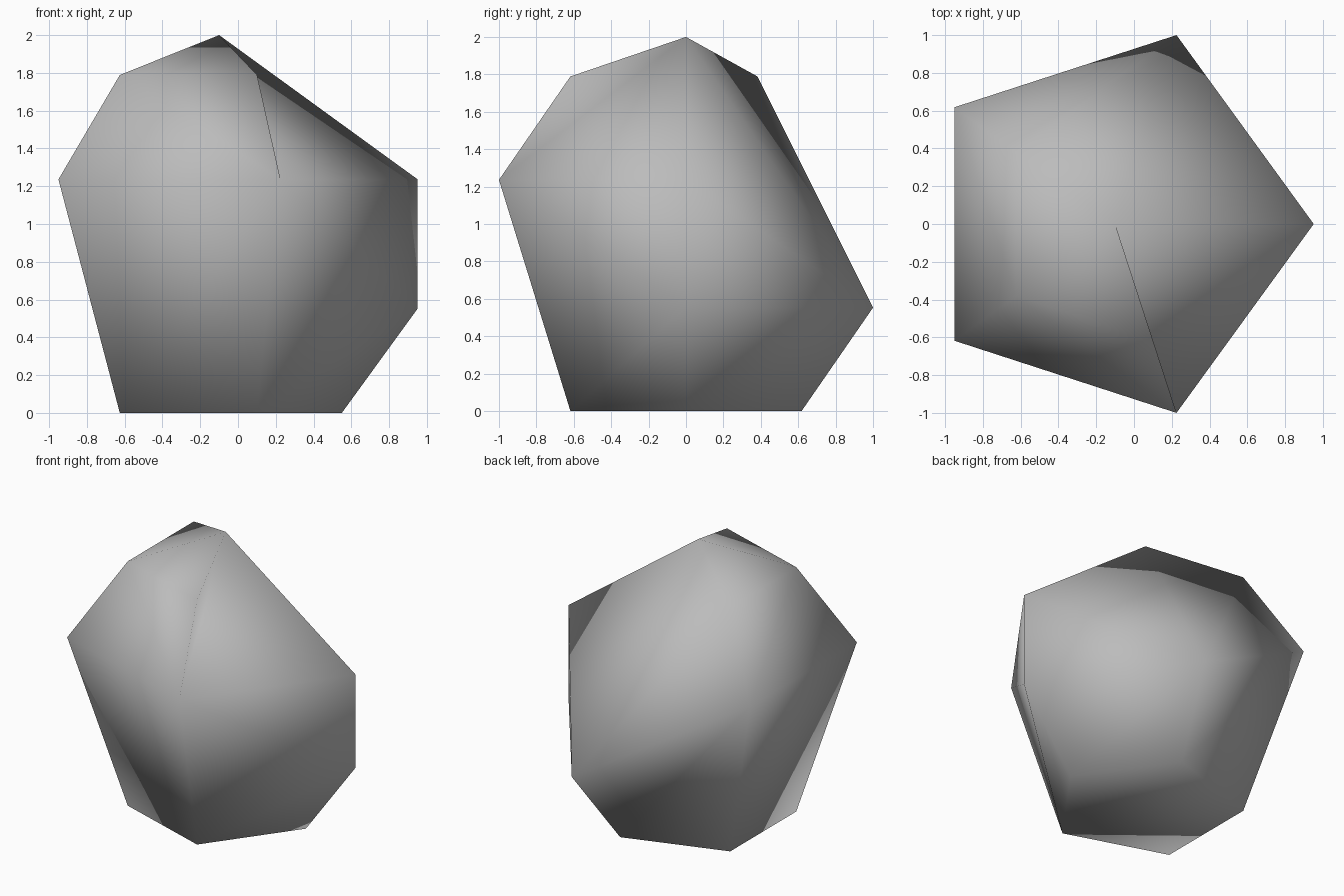
import bpy, bmesh
from math import sin, cos, radians

cube = bpy.data.objects.get("Cube")
if cube:
    bpy.data.objects.remove(cube, do_unlink=True)

# Stone: a five-sided sphere with a flat base and some corners worn away
RADIUS = 1.1056
CENTRE_X = -0.10
BASE = RADIUS * cos(radians(36))

# Polar angle of each ring -> the corners kept on it (in fifths of a turn)
rings = {
    0: [0],
    36: [2, 3, 4],
    72: [0, 2, 3, 4],
    108: [0, 1],
    144: [0, 1, 2, 3, 4],
}


def corner(polar, fifth):
    p, a = radians(polar), radians(72 * fifth)
    return (CENTRE_X + RADIUS * sin(p) * cos(a),
            RADIUS * sin(p) * sin(a),
            BASE + RADIUS * cos(p))


bm = bmesh.new()
verts = {(polar, fifth): bm.verts.new(corner(polar, fifth))
         for polar, kept in rings.items() for fifth in kept}
bmesh.ops.convex_hull(bm, input=bm.verts[:])


def dent(ridge, valley):
    """Swap a ridge between two triangles for the valley across it."""
    a, b = (verts[k] for k in ridge)
    c, d = (verts[k] for k in valley)
    bm.edges.remove(bm.edges.get((a, b)))
    bm.faces.new((c, d, a))
    bm.faces.new((d, c, b))


# Notch beside the peak, and a shallow hollow low on the back
dent([(36, 4), (72, 0)], [(0, 0), (72, 4)])
dent([(108, 1), (144, 2)], [(72, 2), (144, 1)])

bmesh.ops.recalc_face_normals(bm, faces=bm.faces[:])
for face in bm.faces:
    face.smooth = True

mesh = bpy.data.meshes.new("stone")
bm.to_mesh(mesh)
bm.free()
stone = bpy.data.objects.new("stone", mesh)
bpy.context.collection.objects.link(stone)

# Plain grey
grey = bpy.data.materials.new("stone grey")
grey.use_nodes = True
colour = (0.5, 0.5, 0.5, 1)
grey.diffuse_color = colour
grey.node_tree.nodes["Principled BSDF"].inputs["Base Color"].default_value = colour
mesh.materials.append(grey)
